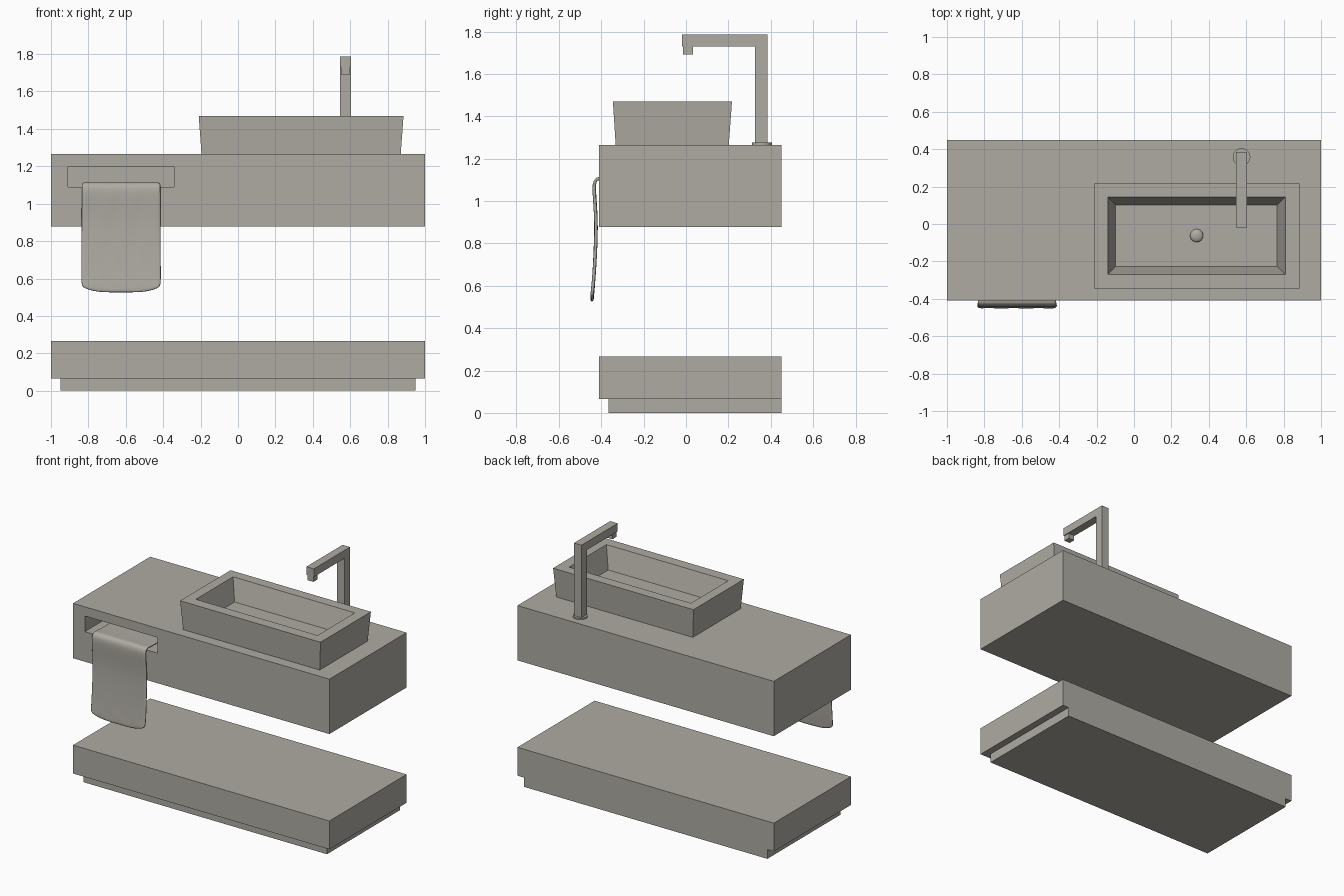
import bpy, bmesh, math
from mathutils import Vector

if "Cube" in bpy.data.objects:
    bpy.data.objects.remove(bpy.data.objects["Cube"])

stone = bpy.data.materials.new("warm grey")
stone.diffuse_color = (0.43, 0.41, 0.365, 1)
stone.use_nodes = True
stone.node_tree.nodes["Principled BSDF"].inputs["Base Color"].default_value = stone.diffuse_color


def finish(name, bm, smooth=False):
    bmesh.ops.recalc_face_normals(bm, faces=bm.faces[:])
    me = bpy.data.meshes.new(name)
    bm.to_mesh(me)
    bm.free()
    me.materials.append(stone)
    ob = bpy.data.objects.new(name, me)
    bpy.context.collection.objects.link(ob)
    if smooth:
        bpy.context.view_layer.objects.active = ob
        ob.select_set(True)
        bpy.ops.object.shade_smooth_by_angle(angle=math.radians(40))
        ob.select_set(False)
    return ob


def loft(name, rings):
    """Closed solid through rectangles given as (x0, x1, y0, y1, z)."""
    bm = bmesh.new()
    loops = [[bm.verts.new(p) for p in ((a, c, z), (b, c, z), (b, d, z), (a, d, z))]
             for a, b, c, d, z in rings]
    for lo, hi in zip(loops, loops[1:]):
        for i in range(4):
            j = (i + 1) % 4
            bm.faces.new((lo[i], lo[j], hi[j], hi[i]))
    bm.faces.new(loops[0])
    bm.faces.new(loops[-1])
    return finish(name, bm)


def box(name, x0, x1, y0, y1, z0, z1):
    return loft(name, [(x0, x1, y0, y1, z0), (x0, x1, y0, y1, z1)])


# lower shelf and recessed plinth
box("plinth", -0.95, 0.95, -0.365, 0.45, 0, 0.065)
box("lower_shelf", -1, 1, -0.41, 0.45, 0.065, 0.265)

# cabinet: the front is cut along the slot borders, then the slot is pushed in
cabinet = box("cabinet", -1, 1, -0.41, 0.45, 0.878, 1.265)
bm = bmesh.new()
bm.from_mesh(cabinet.data)
for co, no in (((-0.908, 0, 0), (1, 0, 0)), ((-0.342, 0, 0), (1, 0, 0)),
               ((0, 0, 1.09), (0, 0, 1)), ((0, 0, 1.20), (0, 0, 1))):
    bmesh.ops.bisect_plane(bm, geom=bm.verts[:] + bm.edges[:] + bm.faces[:],
                           plane_co=co, plane_no=no)
slot = [f for f in bm.faces if f.normal.y < -0.9
        and (f.calc_center_median() - Vector((-0.625, -0.41, 1.145))).length < 0.02]
ext = bmesh.ops.extrude_face_region(bm, geom=slot)
bmesh.ops.delete(bm, geom=slot, context='FACES_ONLY')
bmesh.ops.translate(bm, vec=(0, 0.27, 0),
                    verts=[g for g in ext["geom"] if isinstance(g, bmesh.types.BMVert)])
bmesh.ops.recalc_face_normals(bm, faces=bm.faces[:])
bm.to_mesh(cabinet.data)
bm.free()

# basin with flared outside and tapered bowl
loft("basin", [(-0.195, 0.87, -0.332, 0.202, 1.265), (-0.21, 0.885, -0.345, 0.217, 1.47),
               (-0.14, 0.81, -0.27, 0.145, 1.47), (-0.098, 0.765, -0.226, 0.102, 1.32)])

# drain dome
bm = bmesh.new()
bmesh.ops.create_uvsphere(bm, u_segments=32, v_segments=16, radius=0.035)
bmesh.ops.scale(bm, vec=(1, 1, 0.5), verts=bm.verts[:])
bmesh.ops.translate(bm, vec=(0.335, -0.062, 1.32), verts=bm.verts[:])
finish("drain", bm, True)

# tap: L-shaped body, nozzle and round foot
bm = bmesh.new()
prof = [(0.325, 1.265), (0.385, 1.265), (0.385, 1.787), (-0.018, 1.787),
        (-0.018, 1.73), (0.325, 1.73)]
face = bm.faces.new([bm.verts.new((0.546, y, z)) for y, z in prof])
ext = bmesh.ops.extrude_face_region(bm, geom=[face])
bmesh.ops.translate(bm, vec=(0.058, 0, 0),
                    verts=[g for g in ext["geom"] if isinstance(g, bmesh.types.BMVert)])
finish("tap_body", bm)
box("tap_nozzle", 0.552, 0.598, -0.013, 0.032, 1.692, 1.732)
bm = bmesh.new()
bmesh.ops.create_cone(bm, cap_ends=True, segments=32, radius1=0.047, radius2=0.047, depth=0.01)
bmesh.ops.translate(bm, vec=(0.575, 0.358, 1.27), verts=bm.verts[:])
finish("tap_foot", bm, True)

# towel draped out of the slot, with a rounded hem and gentle ripples
path = [(-0.17, 1.102), (-0.30, 1.102), (-0.39, 1.104), (-0.418, 1.108), (-0.433, 1.09),
        (-0.433, 1.05), (-0.426, 0.96), (-0.423, 0.88), (-0.426, 0.78), (-0.430, 0.70),
        (-0.434, 0.64), (-0.438, 0.59), (-0.441, 0.555), (-0.443, 0.525)]
bm = bmesh.new()
rows, cols = [], 16
for k, (y, z) in enumerate(path):
    hem = max(0, (0.62 - z) / 0.095)
    half = 0.209 + 0.006 * k / len(path)
    row = []
    for i in range(cols + 1):
        u = 2 * i / cols - 1
        ripple = 0.0015 * math.sin(5 * u + 30 * z) if z < 1.06 else 0
        row.append(bm.verts.new((-0.625 + u * half * (1 - 0.03 * hem ** 3), y - abs(ripple),
                                 z + hem * 0.03 * abs(u) ** 4)))
    rows.append(row)
for a, b in zip(rows, rows[1:]):
    for i in range(cols):
        bm.faces.new((a[i], a[i + 1], b[i + 1], b[i]))
towel = finish("towel", bm, True)
sol = towel.modifiers.new("thickness", 'SOLIDIFY')
sol.thickness, sol.offset = 0.016, 0
sub = towel.modifiers.new("soften", 'SUBSURF')
sub.levels = sub.render_levels = 2
